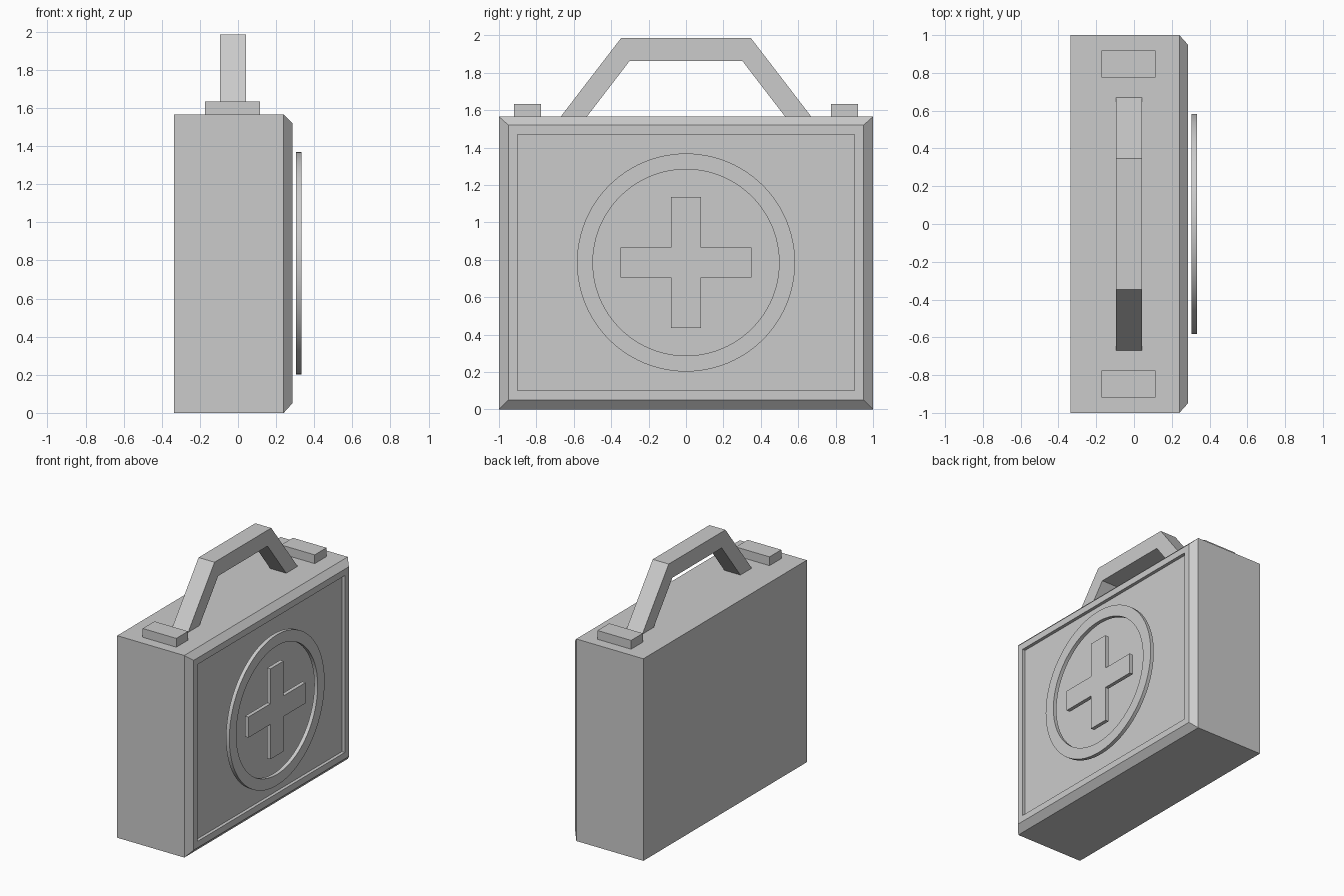
import bpy
import bmesh
import math

cube = bpy.data.objects.get("Cube")
if cube:
    bpy.data.objects.remove(cube, do_unlink=True)

# One flat grey for the whole model
grey = bpy.data.materials.new("plain_grey")
grey.use_nodes = True
colour = (0.6, 0.6, 0.6, 1)
grey.diffuse_color = colour
grey.node_tree.nodes["Principled BSDF"].inputs["Base Color"].default_value = colour


def finish(name, bm):
    bmesh.ops.recalc_face_normals(bm, faces=bm.faces)
    mesh = bpy.data.meshes.new(name)
    bm.to_mesh(mesh)
    bm.free()
    mesh.materials.append(grey)
    obj = bpy.data.objects.new(name, mesh)
    bpy.context.collection.objects.link(obj)
    return obj


def rect(half_y, z0, z1):
    return [(-half_y, z0), (half_y, z0), (half_y, z1), (-half_y, z1)]


def loft(name, sections):
    """Bridge (x, outline) sections and cap both ends."""
    bm = bmesh.new()
    rings = [[bm.verts.new((x, y, z)) for y, z in outline] for x, outline in sections]
    for a, b in zip(rings, rings[1:]):
        for i in range(len(a)):
            j = (i + 1) % len(a)
            bm.faces.new((a[i], a[j], b[j], b[i]))
    bm.faces.new(rings[0])
    bm.faces.new(rings[-1])
    return finish(name, bm)


def prism(name, outline, x0, x1):
    return loft(name, [(x0, outline), (x1, outline)])


# Case with a chamfered, recessed right side
loft("case", [
    (-0.335, rect(1, 0, 1.565)),
    (0.24, rect(1, 0, 1.565)),
    (0.285, rect(0.95, 0.05, 1.52)),
    (0.285, rect(0.9, 0.1, 1.47)),
    (0.26, rect(0.9, 0.1, 1.47)),
])

# Carrying handle, mirrored from half an arch
half = [(0.67, 1.565), (0.347, 1.985)]
inner = [(0.302, 1.862), (0.53, 1.565)]
arch = half + [(-y, z) for y, z in reversed(half)]
arch += [(-y, z) for y, z in reversed(inner)] + inner
prism("handle", arch, -0.095, 0.042)

# Latches on the top, one at each end
for name, side in (("front_latch", -1), ("back_latch", 1)):
    outline = [(side * 0.847 + y, z) for y, z in rect(0.072, 1.565, 1.633)]
    prism(name, outline, -0.173, 0.115)

# Emblem: raised cross inside a round ring, standing off the panel
centre = 0.785
near, far = 0.305, 0.334
w, r = 0.08, 0.35
quarter = [(w, w), (w, r), (-w, r)]
cross = []
for turn in range(4):
    cross += [(y, z + centre) for y, z in quarter]
    quarter = [(-z, y) for y, z in quarter]
prism("emblem_cross", cross, near, far)

bm = bmesh.new()
profile = [(0.498, near), (0.583, near), (0.583, far), (0.498, far)]
verts = [bm.verts.new((x, radius, centre)) for radius, x in profile]
edges = [bm.edges.new((verts[i], verts[(i + 1) % 4])) for i in range(4)]
bmesh.ops.spin(bm, geom=verts + edges, cent=(0, 0, centre), axis=(1, 0, 0),
               angle=math.tau, steps=96, use_merge=True)
bmesh.ops.remove_doubles(bm, verts=bm.verts, dist=0.0001)
ring = finish("emblem_ring", bm)
bpy.ops.object.select_all(action="DESELECT")
ring.select_set(True)
bpy.context.view_layer.objects.active = ring
bpy.ops.object.shade_smooth_by_angle(angle=math.radians(30))
